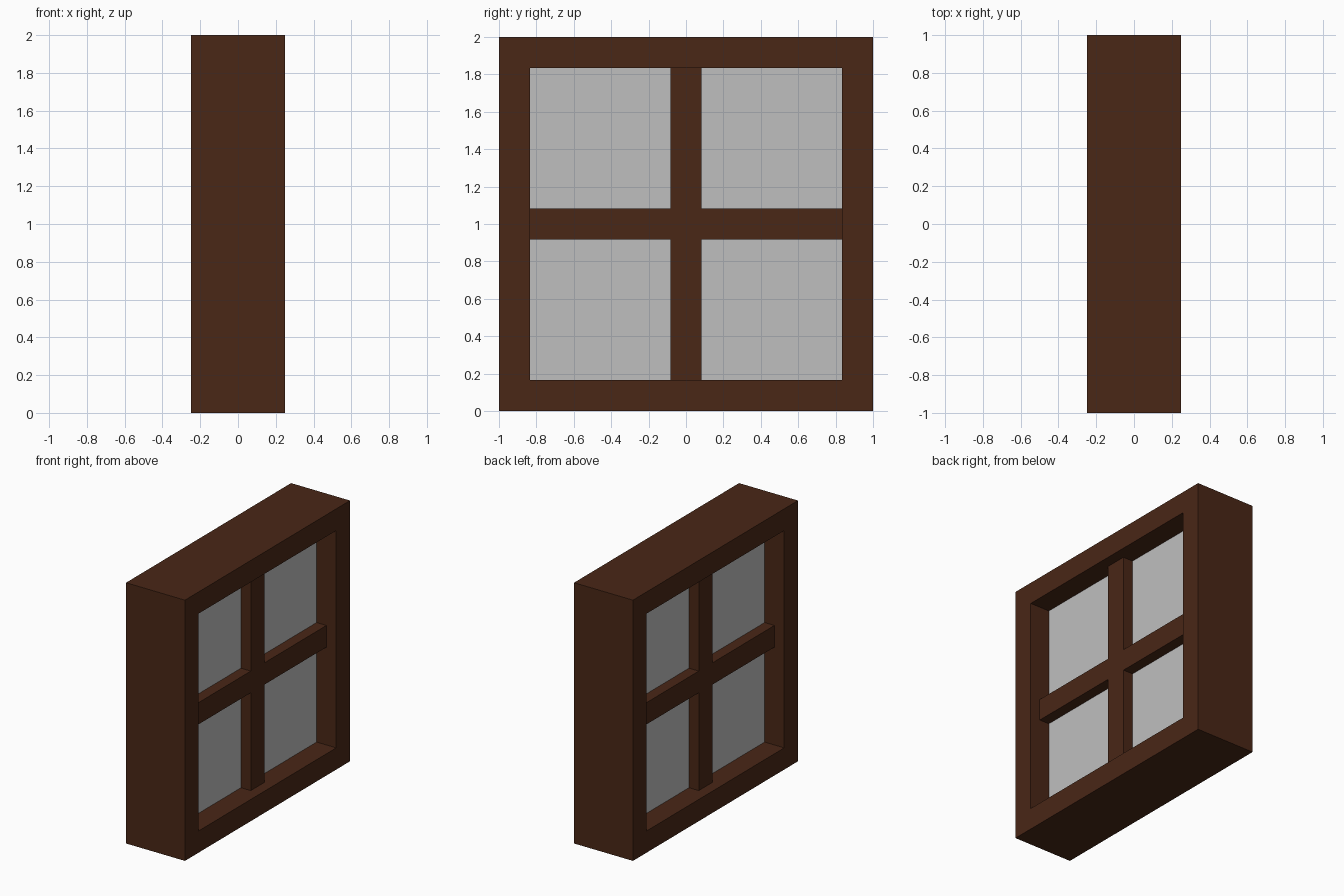
import bpy
import bmesh
from mathutils import Vector

if "Cube" in bpy.data.objects:
    bpy.data.objects.remove(bpy.data.objects["Cube"], do_unlink=True)

U = 1 / 12            # module that every size is a multiple of
OPENING = 1 - 2 * U   # half width of the frame opening


def material(name, rgb):
    mat = bpy.data.materials.new(name)
    mat.use_nodes = True
    mat.diffuse_color = (*rgb, 1)
    mat.node_tree.nodes["Principled BSDF"].inputs["Base Color"].default_value = (*rgb, 1)
    return mat


def panel(name, outline, half_depth, mat, hole=None):
    """Extrude a (y, z) outline along x; a hole outline makes it an open ring."""
    bm = bmesh.new()

    def loop(points):
        return [bm.verts.new((-half_depth, y, z + 1)) for y, z in points]

    outer = loop(outline)
    if hole:
        inner = loop(hole)
        for i in range(len(outer)):
            bm.faces.new([outer[i - 1], outer[i], inner[i], inner[i - 1]])
    else:
        bm.faces.new(outer)
    result = bmesh.ops.extrude_face_region(bm, geom=bm.faces[:], use_keep_orig=True)
    moved = [v for v in result["geom"] if isinstance(v, bmesh.types.BMVert)]
    bmesh.ops.translate(bm, verts=moved, vec=Vector((2 * half_depth, 0, 0)))
    bmesh.ops.recalc_face_normals(bm, faces=bm.faces[:])
    mesh = bpy.data.meshes.new(name)
    bm.to_mesh(mesh)
    bm.free()
    mesh.materials.append(mat)
    bpy.context.collection.objects.link(bpy.data.objects.new(name, mesh))


def square(h):
    return [(-h, -h), (h, -h), (h, h), (-h, h)]


wood = material("dark_wood", (0.067, 0.020, 0.008))
glass = material("grey_glass", (0.52, 0.52, 0.52))

# Deep outer frame
panel("window_frame", square(1), 3 * U, wood, hole=square(OPENING))

# Crossed glazing bars, as one plus-shaped outline
cross = []
y, z = Vector((1, 0)), Vector((0, 1))
for _ in range(4):
    cross += [y * OPENING - z * U, y * OPENING + z * U, y * U + z * U]
    y, z = z, -y
panel("glazing_bars", cross, 2 * U, wood)

# Glass slab filling the opening
panel("glass_pane", square(OPENING), U, glass)
